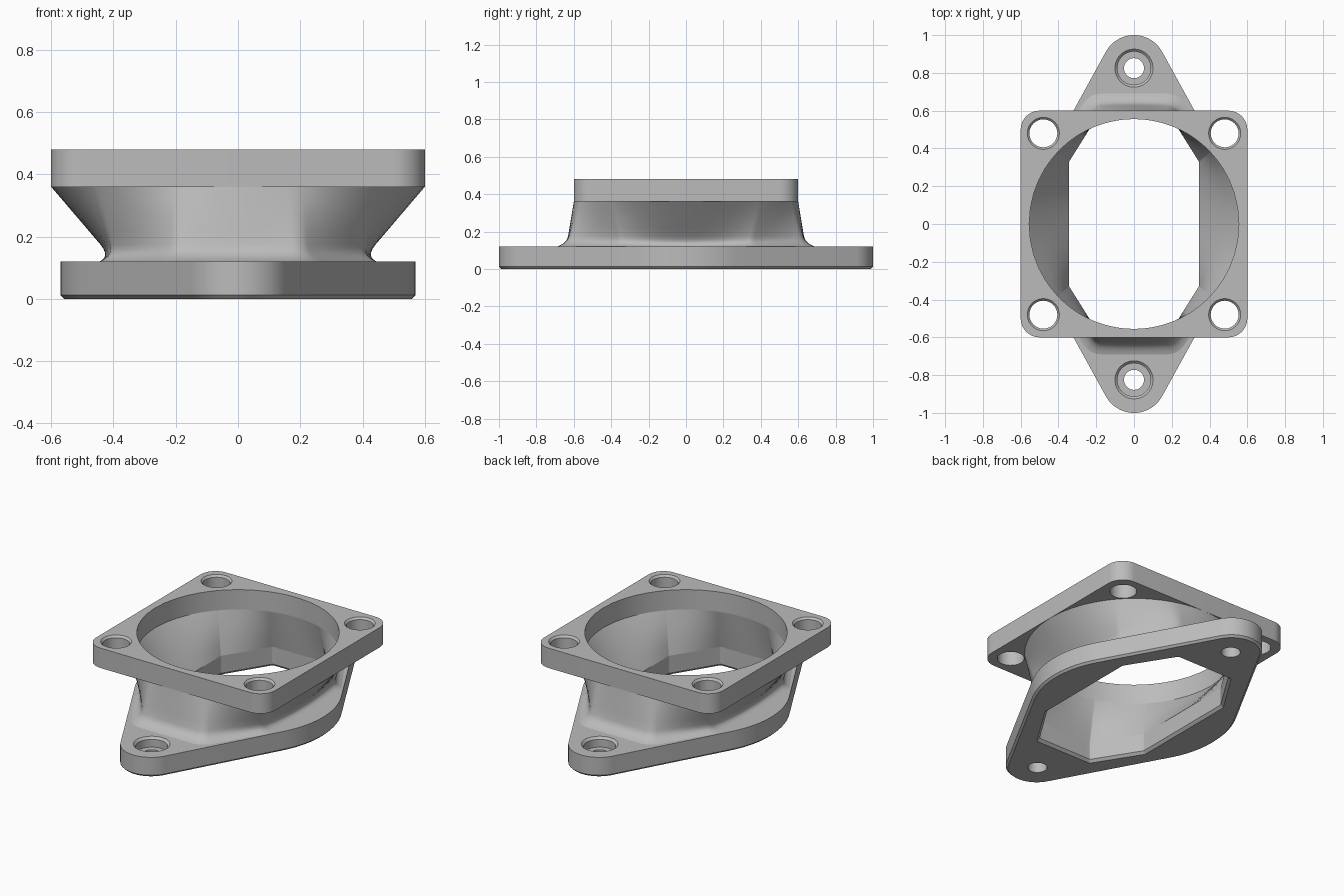
import bpy
import bmesh
from math import acos, atan2, cos, sin, hypot, pi, radians

cube = bpy.data.objects.get("Cube")
if cube:
    bpy.data.objects.remove(cube, do_unlink=True)

grey = bpy.data.materials.new("machined grey")
grey.use_nodes = True
grey.diffuse_color = (0.5, 0.5, 0.5, 1)
grey.node_tree.nodes["Principled BSDF"].inputs["Base Color"].default_value = (0.5, 0.5, 0.5, 1)

BASE_TOP, FLANGE_LOW, FLANGE_TOP = 0.12, 0.36, 0.48


# Outline helpers: each returns a counter-clockwise list of (x, y)
def circle(x, y, r, n=40):
    return [(x + r * cos(2 * pi * i / n), y + r * sin(2 * pi * i / n)) for i in range(n)]


def hull(circles, arc=8, cuts=1):
    """Taut outline around circles, with each straight run split into cuts."""
    n = len(circles)
    normals = []
    for i, (x, y, r) in enumerate(circles):
        x2, y2, r2 = circles[(i + 1) % n]
        dx, dy = x2 - x, y2 - y
        normals.append(atan2(dy, dx) - acos((r - r2) / hypot(dx, dy)))
    arcs = []
    for i, (x, y, r) in enumerate(circles):
        start = normals[i - 1]
        sweep = (normals[i] - start) % (2 * pi)
        arcs.append([(x + r * cos(start + sweep * j / arc), y + r * sin(start + sweep * j / arc))
                     for j in range(arc + 1)])
    points = []
    for i, run in enumerate(arcs):
        (ax, ay), (bx, by) = run[-1], arcs[(i + 1) % n][0]
        points += run
        points += [(ax + (bx - ax) * j / cuts, ay + (by - ay) * j / cuts) for j in range(1, cuts)]
    return points


def octagon(r):
    """Long eight-sided opening, grown outward by r."""
    quarter = [(0.335, 0.325), (0.175, 0.58)]
    half = quarter + [(-x, y) for x, y in reversed(quarter)]
    corners = half + [(-x, -y) for x, y in half]
    return hull([(x, y, r) for x, y in corners], arc=6, cuts=12)


def toward_circle(points, radius, t):
    """Blend an outline radially into a circle."""
    result = []
    for x, y in points:
        k = 1 + (radius / hypot(x, y) - 1) * t
        result.append((x * k, y * k))
    return result


# Mesh helpers
def add_ring(bm, points, z):
    return [bm.verts.new((x, y, z)) for x, y in points]


def bridge(bm, a, b):
    for i in range(len(a)):
        j = (i + 1) % len(a)
        bm.faces.new((a[i], a[j], b[j], b[i]))


def finish(bm, name, angle):
    bmesh.ops.recalc_face_normals(bm, faces=bm.faces)
    mesh = bpy.data.meshes.new(name)
    bm.to_mesh(mesh)
    bm.free()
    mesh.materials.append(grey)
    obj = bpy.data.objects.new(name, mesh)
    bpy.context.collection.objects.link(obj)
    bpy.ops.object.select_all(action='DESELECT')
    obj.select_set(True)
    bpy.context.view_layer.objects.active = obj
    bpy.ops.object.shade_smooth_by_angle(angle=radians(angle))


def plate(name, walls):
    """Solid plate: each wall is a stack of (outline, z) from bottom to top."""
    bm = bmesh.new()
    rims = ([], [])
    for wall in walls:
        rings = [add_ring(bm, points, z) for points, z in wall]
        for a, b in zip(rings, rings[1:]):
            bridge(bm, a, b)
        for rim, ring in zip(rims, (rings[0], rings[-1])):
            rim += [bm.edges.get((ring[i - 1], ring[i])) for i in range(len(ring))]
    for rim in rims:
        bmesh.ops.triangle_fill(bm, use_beauty=True, edges=rim, normal=(0, 0, 1))
    finish(bm, name, 30)


# Base flange: two-lobed plate with chamfered underside and counterbored holes
def base_outline(inset):
    tip, middle = 0.17 - inset, 0.57 - inset
    return hull([(0, 0, middle), (0, 0.83, tip), (0, 0, middle), (0, -0.83, tip)], arc=24)


def lobed_outline(inset):
    # The middle circle is tangent to both tips, so join its two side arcs
    tip, middle = 0.17 - inset, 0.57 - inset
    lean = acos((middle - tip) / 0.83)
    points = []
    for centre, r, start, end in ((0, middle, lean - pi / 2, pi / 2 - lean),
                                  (0.83, tip, pi / 2 - lean, pi / 2 + lean),
                                  (0, middle, pi / 2 + lean, 3 * pi / 2 - lean),
                                  (-0.83, tip, 3 * pi / 2 - lean, 3 * pi / 2 + lean)):
        points += [(r * cos(start + (end - start) * i / 24),
                    centre + r * sin(start + (end - start) * i / 24)) for i in range(25)]
    return points


base_walls = [
    [(lobed_outline(0.012), 0), (lobed_outline(0), 0.012), (lobed_outline(0), BASE_TOP)],
    [(octagon(0.025), 0), (octagon(0.01), 0.015), (octagon(0.01), BASE_TOP)],
]
for y in (-0.825, 0.825):
    base_walls.append([(circle(0, y, r), z) for r, z in (
        (0.053, 0), (0.053, 0.06), (0.088, 0.06), (0.088, 0.107), (0.101, BASE_TOP))])
plate("base_flange", base_walls)

# Top flange: rounded square with a round bore and four corner holes
bore = toward_circle(octagon(0.01), 0.555, 1)
signs = [(1, 1), (-1, 1), (-1, -1), (1, -1)]
square = hull([(0.5 * sx, 0.5 * sy, 0.1) for sx, sy in signs], arc=12)
flange_walls = [[(outline, FLANGE_LOW), (outline, FLANGE_TOP)] for outline in (square, bore)]
for sx, sy in signs:
    flange_walls.append([(circle(0.48 * sx, 0.48 * sy, r), z) for r, z in (
        (0.074, FLANGE_LOW), (0.074, FLANGE_TOP - 0.012), (0.085, FLANGE_TOP))])
plate("top_flange", flange_walls)

# Funnel: hollow wall blending the octagon into the round bore, filleted at its foot
bm = bmesh.new()
rise = FLANGE_LOW - BASE_TOP
fillet = [(0, 0.05), (0.004, 0.04), (0.01, 0.029), (0.018, 0.018),
          (0.028, 0.009), (0.04, 0.003), (0.055, 0)]
levels = fillet + [(rise * t, 0) for t in (0.4, 0.6, 0.8, 1)]
rings = [add_ring(bm, toward_circle(octagon(0.06 + grow), 0.6, h / rise), BASE_TOP + h)
         for h, grow in levels]
rings += [add_ring(bm, toward_circle(octagon(0.01), 0.555, t), BASE_TOP + rise * t)
          for t in (1, 0.75, 0.5, 0.25, 0)]
for i in range(len(rings)):
    bridge(bm, rings[i - 1], rings[i])
finish(bm, "funnel", 40)
